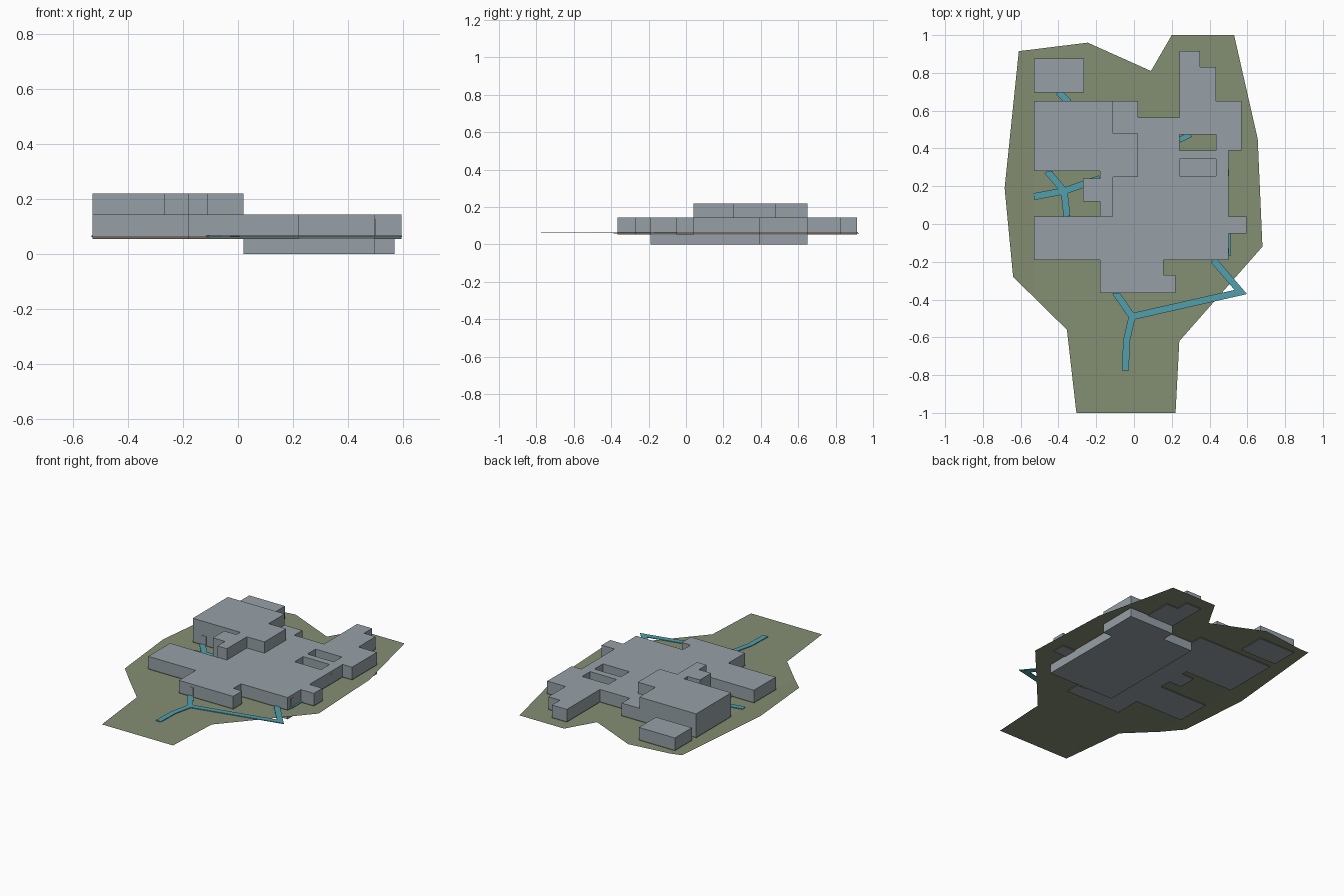
import bpy, bmesh, math
from mathutils import Vector

if "Cube" in bpy.data.objects:
    bpy.data.objects.remove(bpy.data.objects["Cube"])


def material(name, srgb):
    m = bpy.data.materials.new(name)
    lin = [((c / 255 + 0.055) / 1.055) ** 2.4 for c in srgb]
    m.diffuse_color = (*lin, 1)
    m.use_nodes = True
    m.node_tree.nodes["Principled BSDF"].inputs["Base Color"].default_value = m.diffuse_color
    return m


WALL = material("wall_grey", (150, 160, 167))
GRASS = material("grass_green", (132, 142, 114))
PATH = material("path_teal", (82, 160, 174))
BASE = material("base_brown", (112, 104, 96))


def finish(bm, name, mats):
    me = bpy.data.meshes.new(name)
    bm.to_mesh(me)
    bm.free()
    for m in mats:
        me.materials.append(m)
    ob = bpy.data.objects.new(name, me)
    bpy.context.collection.objects.link(ob)
    return ob


def rect(x0, x1, y0, y1):
    return [(x0, y0), (x1, y0), (x1, y1), (x0, y1)]


def prism(name, outline, z0, z1, mat, holes=(), base=None):
    """Extrude a plan outline with optional holes; base is the height of a brown footing."""
    bm = bmesh.new()
    for loop in [outline, *holes]:
        vs = [bm.verts.new((x, y, z0)) for x, y in loop]
        for a, b in zip(vs, vs[1:] + vs[:1]):
            bm.edges.new((a, b))
    bmesh.ops.triangle_fill(bm, use_beauty=True, edges=bm.edges[:], normal=(0, 0, 1))
    ext = bmesh.ops.extrude_face_region(bm, geom=bm.faces[:], use_keep_orig=True)
    for v in ext["geom"]:
        if isinstance(v, bmesh.types.BMVert):
            v.co.z = z1
    if base:
        bmesh.ops.bisect_plane(bm, geom=bm.verts[:] + bm.edges[:] + bm.faces[:],
                               plane_co=(0, 0, base), plane_no=(0, 0, 1))
    bmesh.ops.recalc_face_normals(bm, faces=bm.faces[:])
    for f in bm.faces:
        if base and f.calc_center_median().z < base and abs(f.normal.z) < 0.5:
            f.material_index = 1
    return finish(bm, name, [mat, BASE])


def path(name, pts, width=0.036, z=0.063, thick=0.005):
    """Flat strip following a polyline with mitred corners."""
    p = [Vector(q) for q in pts]
    left, right = [], []
    for i, q in enumerate(p):
        d0 = (q - p[max(i - 1, 0)]).normalized()
        d1 = (p[min(i + 1, len(p) - 1)] - q).normalized()
        if i == 0:
            d0 = d1
        if i == len(p) - 1:
            d1 = d0
        n0, n1 = Vector((-d0.y, d0.x)), Vector((-d1.y, d1.x))
        n = (n0 + n1).normalized()
        off = n * width / 2 / max(n.dot(n0), 0.5)
        left.append(q + off)
        right.append(q - off)
    return prism(name, [tuple(v) for v in left + right[::-1]], z, z + thick, PATH)


# Lawn: thin sheet that rises slightly toward the left edge
lawn = [(-.305, -1), (.22, -1), (.24, -.62), (.68, -.12), (.655, .45), (.53, 1), (.2, 1),
        (.09, .81), (-.245, .96), (-.61, .915), (-.685, .19), (-.64, -.28), (-.355, -.56)]
bm = bmesh.new()
bm.faces.new([bm.verts.new((x, y, .06)) for x, y in lawn])
bmesh.ops.bisect_plane(bm, geom=bm.verts[:] + bm.edges[:] + bm.faces[:],
                       plane_co=(-.53, 0, 0), plane_no=(1, 0, 0))
for v in bm.verts:
    v.co.z += .08 * max(0, -.53 - v.co.x)
bmesh.ops.triangulate(bm, faces=bm.faces[:])
finish(bm, "lawn", [GRASS])

# Ground storey with two courtyards
storey = [(-.53, .04), (-.53, -.19), (-.18, -.19), (-.18, -.365), (.22, -.365), (.22, -.27),
          (.155, -.27), (.155, -.19), (.50, -.19), (.50, -.05), (.595, -.05), (.595, .04),
          (.50, .04), (.50, .39), (.57, .39), (.57, .65), (.435, .65), (.435, .83), (.35, .83),
          (.35, .915), (.24, .915), (.24, .565), (.02, .565), (.02, .65), (-.11, .65),
          (-.11, .48), (.02, .48), (.02, .25), (-.11, .25), (-.11, .04)]
courts = [rect(.24, .435, .39, .475), rect(.24, .435, .255, .345)]
prism("ground_storey", storey, .054, .145, WALL, courts, base=.066)
prism("court_floor", courts[1], .054, .067, WALL)

# Tall hall
hall = [(-.53, .28), (-.18, .28), (-.18, .24), (-.27, .24), (-.27, .12), (-.18, .12),
        (-.18, .04), (-.11, .04), (-.11, .25), (.02, .25), (.02, .48), (-.11, .48),
        (-.11, .65), (-.53, .65)]
prism("tall_hall", hall, .054, .22, WALL, base=.066)

# Detached annex
prism("annex", rect(-.53, -.265, .695, .875), .054, .145, WALL, base=.066)

# Basement
cellar = [(.02, -.19), (.50, -.19), (.50, .39), (.57, .39), (.57, .65), (.24, .65),
          (.24, .565), (.02, .565)]
prism("basement", cellar, 0, .056, WALL)

# Doors: thin plates on the walls
doors = [rect(-.105, -.075, -.367, -.364), rect(.499, .502, -.16, -.128),
         rect(.499, .502, .255, .288), rect(-.46, -.43, .277, .281)]
for d in doors:
    prism("door", d, .066, .125, WALL)

# Footpaths
path("front_path", [(-.10, -.36), (-.01, -.49), (-.04, -.62), (-.045, -.775)])
path("side_path", [(-.01, -.49), (.565, -.36), (.42, -.19)])
path("hall_path_west", [(-.53, .145), (-.37, .175), (-.18, .24)])
path("hall_path_south", [(-.46, .28), (-.37, .175), (-.355, .04)])
path("annex_path", [(-.40, .70), (-.345, .645)])
path("court_path", [(.24, .445), (.30, .475)], width=.03)
path("east_door_path", [(.505, -.17), (.505, -.05)], width=.012)
